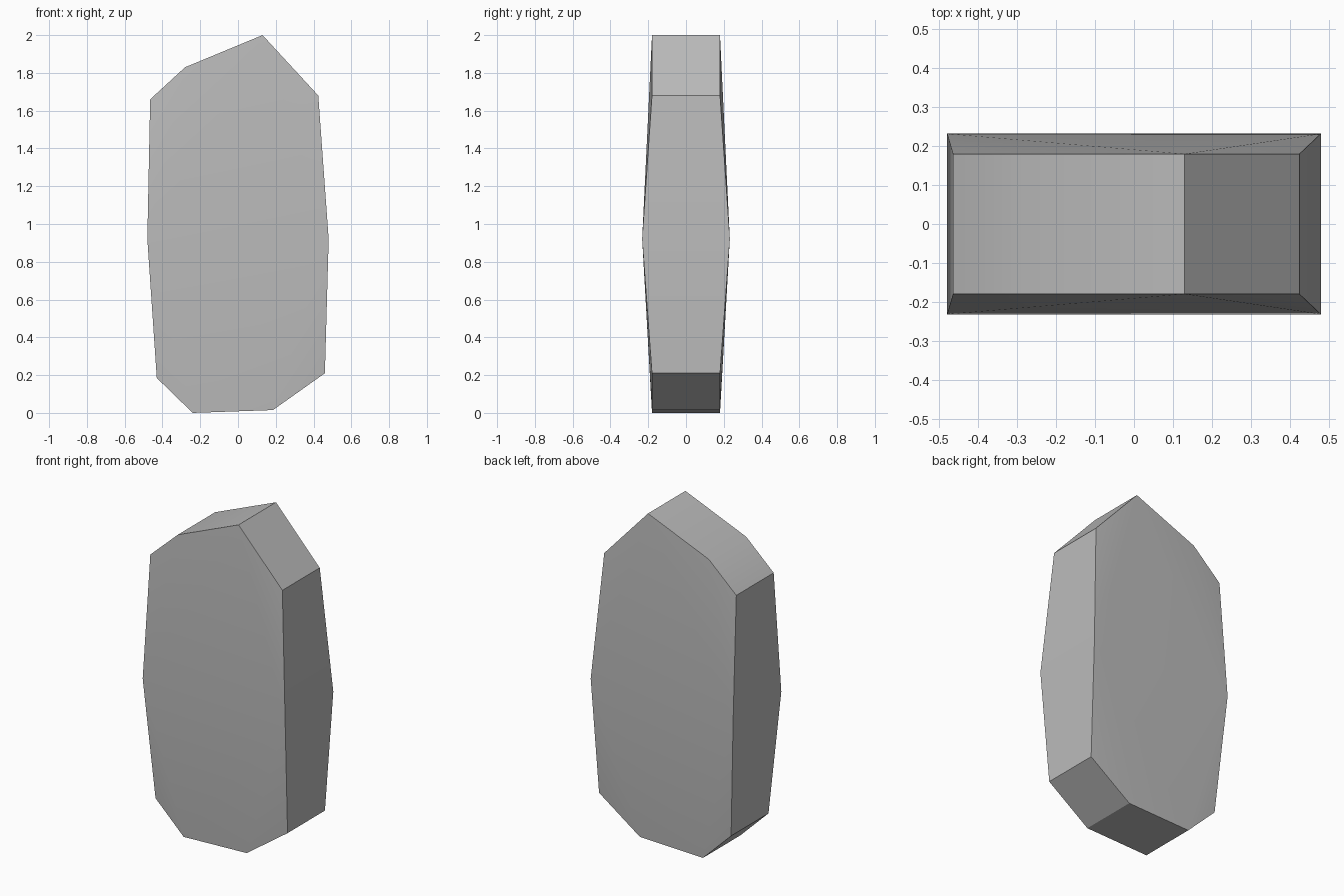
import bpy
import bmesh

cube = bpy.data.objects.get("Cube")
if cube:
    bpy.data.objects.remove(cube, do_unlink=True)

# Single stone grey
grey = bpy.data.materials.new("stone grey")
grey.use_nodes = True
colour = (0.5, 0.5, 0.5, 1)
grey.diffuse_color = colour
grey.node_tree.nodes["Principled BSDF"].inputs["Base Color"].default_value = colour

# Irregular upright outline (x, z); the slab is thickest at the waist
WAIST = 0.92
outline = [(-0.24, 0), (0.185, 0.015), (0.46, 0.21), (0.48, WAIST),
           (0.425, 1.68), (0.13, 2.0), (-0.28, 1.83), (-0.465, 1.66),
           (-0.48, WAIST), (-0.43, 0.185)]

# Chiselled stone: wrap the front and back outlines in one faceted hull
bm = bmesh.new()
for x, z in outline:
    depth = 0.232 if z == WAIST else 0.18
    for side in (-1, 1):
        bm.verts.new((x, side * depth, z))
bmesh.ops.convex_hull(bm, input=bm.verts)
bmesh.ops.dissolve_limit(bm, angle_limit=0.005, verts=bm.verts, edges=bm.edges)
bmesh.ops.recalc_face_normals(bm, faces=bm.faces)

mesh = bpy.data.meshes.new("standing_stone")
bm.to_mesh(mesh)
bm.free()
mesh.materials.append(grey)
stone = bpy.data.objects.new("standing_stone", mesh)
bpy.context.collection.objects.link(stone)

# Soften the shallow facets while keeping the rim crisp
bpy.context.view_layer.objects.active = stone
stone.select_set(True)
bpy.ops.object.shade_smooth_by_angle(angle=0.5)
